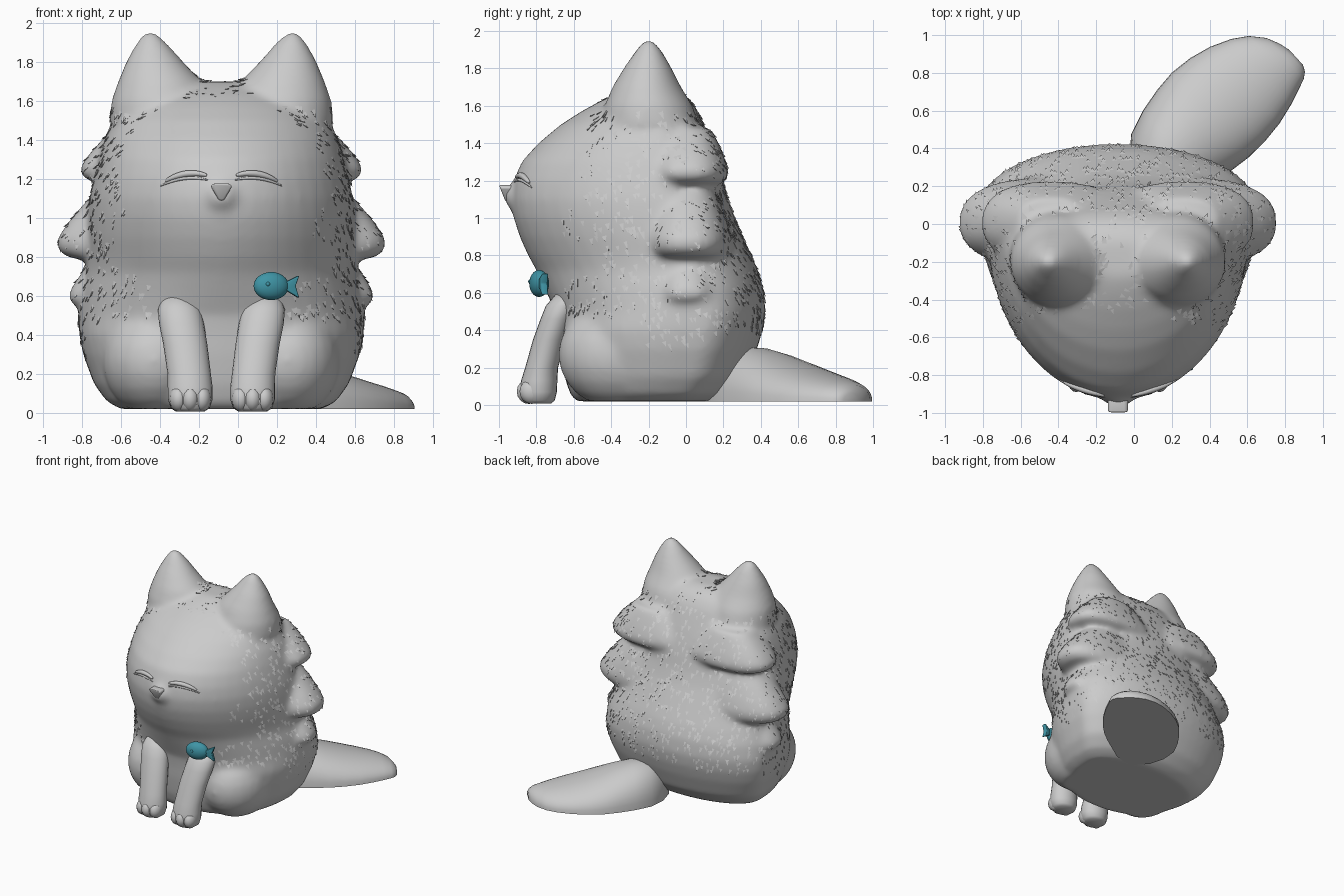
import bpy, bmesh, math, random
from mathutils import Vector, Matrix
from mathutils.bvhtree import BVHTree

if "Cube" in bpy.data.objects:
    bpy.data.objects.remove(bpy.data.objects["Cube"])

random.seed(4)
AX = -0.085  # the animal's own mirror line


def material(name, rgb):
    m = bpy.data.materials.new(name)
    m.diffuse_color = (*rgb, 1)
    m.use_nodes = True
    m.node_tree.nodes["Principled BSDF"].inputs["Base Color"].default_value = m.diffuse_color
    return m


GREY = material("fur grey", (0.60, 0.60, 0.60))
TEAL = material("charm teal", (0.05, 0.30, 0.38))


def make_object(name, bm, mat, smooth=True):
    bmesh.ops.recalc_face_normals(bm, faces=bm.faces)
    me = bpy.data.meshes.new(name)
    bm.to_mesh(me)
    bm.free()
    me.materials.append(mat)
    for p in me.polygons:
        p.use_smooth = smooth
    ob = bpy.data.objects.new(name, me)
    bpy.context.collection.objects.link(ob)
    return ob


def bake(ob):
    """Apply all modifiers."""
    dg = bpy.context.evaluated_depsgraph_get()
    ob.data = bpy.data.meshes.new_from_object(ob.evaluated_get(dg))
    ob.modifiers.clear()


def skin(bm, rings):
    """Bridge closed rings of points and cap both ends."""
    vs = [[bm.verts.new(p) for p in r] for r in rings]
    n = len(vs[0])
    for a, b in zip(vs, vs[1:]):
        for i in range(n):
            bm.faces.new((a[i], a[(i + 1) % n], b[(i + 1) % n], b[i]))
    bm.faces.new(vs[0])
    bm.faces.new(vs[-1])


def oval(z, cx, cy, rx, rf, rb, p=2.0, q=2.0, n=48):
    """Horizontal ring; p shapes the front half, q the back half."""
    pts = []
    for i in range(n):
        c, s = math.cos(math.tau * i / n), math.sin(math.tau * i / n)
        e = 2 / p if s < 0 else 2 / q
        x = math.copysign(abs(c) ** e, c) * rx
        y = math.copysign(abs(s) ** e, s) * (rf if s < 0 else rb)
        pts.append((cx + x, cy + y, z))
    return pts


def ball(bm, c, r, seg=24, floor=None):
    m = Matrix.Translation(c) @ Matrix.Diagonal((*r, 1))
    vs = bmesh.ops.create_uvsphere(bm, u_segments=seg, v_segments=seg // 2,
                                   radius=1, matrix=m)["verts"]
    if floor is not None:
        for v in vs:
            v.co.z = max(v.co.z, floor)


# Body and head: height, half width, front y, back y
bm = bmesh.new()
rows = [(.02, .52, -.59, .17), (.06, .59, -.62, .24), (.15, .655, -.65, .32),
        (.3, .71, -.675, .38), (.4, .73, -.685, .41), (.5, .735, -.70, .425),
        (.62, .725, -.755, .415), (.72, .70, -.80, .385), (.8, .69, -.845, .35),
        (.9, .69, -.89, .305), (1.0, .685, -.922, .26), (1.1, .675, -.935, .225),
        (1.2, .655, -.922, .20), (1.3, .63, -.88, .17), (1.4, .60, -.79, .135),
        (1.5, .555, -.67, .095), (1.57, .50, -.56, .065), (1.63, .41, -.45, .025),
        (1.67, .31, -.36, -.02), (1.698, .18, -.28, -.09)]
body_rings = []
for z, hw, f, b in rows:
    mid = f + .7 * (b - f)
    p = 2.35 if z < .45 else 2.15 if z < .55 else 2.0 if z < .65 else 1.93
    body_rings.append(oval(z, AX, mid, hw, mid - f, b - mid, p))
skin(bm, body_rings)

for s in (-1, 1):
    # Ears: height, offset, y, half width, half depth
    ear = [(1.34, .30, -.17, .20, .20), (1.5, .315, -.19, .26, .26),
           (1.6, .31, -.2, .255, .237), (1.7, .315, -.21, .215, .185),
           (1.8, .342, -.205, .147, .13), (1.88, .355, -.2, .09, .08),
           (1.93, .363, -.2, .05, .045), (1.955, .366, -.2, .022, .02)]
    skin(bm, [oval(z, AX + s * o, y, rx, ry, ry, n=24) for z, o, y, rx, ry in ear])
    # Side ruffs: top, bottom, inner reach, outer reach, half depth
    for top, low, x0, x1, dep in ((1.48, 1.18, .53, .725, .215),
                                  (1.17, .785, .61, .845, .235),
                                  (.79, .545, .66, .785, .20)):
        prof = [(1, 0), (.75, .4), (.5, .75), (.27, 1), (.12, .97), (.03, .75), (0, .4)]
        skin(bm, [oval(low + t * (top - low), AX + s * .35, .0, x0 + o * (x1 - x0) - .35,
                       dep * (.65 + .35 * o), dep * (.6 + .4 * o) * 1.05, 2.3, 2.5, 32)
                  for t, o in prof])
    # Haunches, only slightly proud of the belly
    ball(bm, (AX + s * .34, -.36, .27), (.27, .325, .29), floor=.02)
# Muzzle
ball(bm, (AX, -.915, 1.115), (.085, .055, .078))

body = make_object("body", bm, GREY)
rm = body.modifiers.new("blend", "REMESH")
rm.mode = "VOXEL"
rm.voxel_size = .02
rm.use_smooth_shade = True
sm = body.modifiers.new("soften", "SMOOTH")
sm.factor = .5
sm.iterations = 14
bake(body)
for p in body.data.polygons:
    p.use_smooth = True
tree = BVHTree.FromPolygons([v.co for v in body.data.vertices],
                            [p.vertices[:] for p in body.data.polygons])


def on_face(x, z, lift=0.0):
    hit = tree.ray_cast(Vector((x, -3, z)), Vector((0, 1, 0)))
    return hit[0] + hit[1] * lift


# Fur locks: small wedges lying down the coat
bm = bmesh.new()
polys = list(body.data.polygons)
for p in random.sample(polys, min(len(polys), 4600)):
    c, n = p.center, p.normal.normalized()
    dx = abs(c.x - AX)
    face = c.y < -.3 and (dx / .52) ** 2 + ((c.z - 1.2) / .43) ** 2 < 1
    ear = c.z > 1.58 and dx > .16
    thigh = c.z < .5 and c.y < -.25
    if face or ear or thigh or c.z < .2 or n.z < -.2 or random.random() > .7:
        continue
    flow = Vector((random.uniform(-.25, .25), .35, -1))
    d = (flow - n * flow.dot(n)).normalized()
    w = d.cross(n) * random.uniform(.012, .02)
    ln = random.uniform(.035, .06)
    # Lay the tip on the coat, then lift it slightly
    spot, sn = tree.find_nearest(c + d * ln)[:2]
    tip_at = spot + sn * random.uniform(.004, .010)
    a, b, tip, under = [bm.verts.new(v) for v in (
        c - w - n * .002, c + w - n * .002, tip_at, (c + spot) / 2 - n * .012)]
    for f in ((a, b, tip), (a, tip, under), (b, under, tip), (a, under, b)):
        bm.faces.new(f)
make_object("fur_locks", bm, GREY, smooth=False)

# Front legs with toes
for s, side in ((-1, "left"), (1, "right")):
    bm = bmesh.new()
    leg = [(.008, .16, -.79, .075, .07), (.025, .16, -.79, .1, .088), (.07, .16, -.79, .115, .1),
           (.13, .16, -.785, .115, .097), (.2, .165, -.772, .111, .088), (.35, .185, -.73, .113, .088),
           (.46, .205, -.69, .115, .088), (.53, .215, -.66, .11, .09), (.6, .225, -.61, .075, .08)]
    skin(bm, [oval(z, AX + s * o, y, rx, ry, ry, n=24) for z, o, y, rx, ry in leg])
    for k in (-1, 0, 1):
        ball(bm, (AX + s * .16 + k * .06, -.825 - .015 * (k == 0), .072), (.048, .065, .066), 16)
    make_object(side + "_front_leg", bm, GREY)

# Tail: distance along, left reach, right reach, height
bm = bmesh.new()
along, across = Vector((.74, .674, 0)), Vector((-.674, .74, 0))
tail = [(-.2, .06, .08, .18), (-.14, .18, .14, .26), (-.04, .275, .185, .31), (.09, .325, .205, .305),
        (.22, .355, .225, .275), (.337, .37, .235, .24), (.46, .362, .23, .205),
        (.579, .335, .212, .175), (.69, .29, .18, .15), (.768, .24, .15, .13),
        (.83, .17, .125, .11), (.862, .10, .10, .085), (.878, .04, .065, .065)]
rings = []
for d, l, r, h in tail:
    base = Vector((.2, .3, .02)) + along * d
    mid, half = (l - r) / 2, (l + r) / 2
    rings.append([base + across * (mid + half * math.cos(math.pi * i / 20))
                  + Vector((0, 0, (h - .02) * math.sin(math.pi * i / 20) ** .9))
                  for i in range(21)])
skin(bm, rings)
tail_ob = make_object("tail", bm, GREY)
tail_ob.data.set_sharp_from_angle(angle=math.radians(45))


# Closed eyes: a thick lid with a thin lash line below it
def tube(name, pts, radius):
    cu = bpy.data.curves.new(name, "CURVE")
    cu.dimensions = "3D"
    cu.bevel_depth = radius
    cu.bevel_resolution = 3
    cu.use_fill_caps = True
    sp = cu.splines.new("POLY")
    sp.points.add(len(pts) - 1)
    for i, (q, v) in enumerate(zip(sp.points, pts)):
        q.co = (*v, 1)
        q.radius = .35 + .65 * math.sin(math.pi * i / (len(pts) - 1)) ** .6
    ob = bpy.data.objects.new(name, cu)
    bpy.context.collection.objects.link(ob)
    cu.materials.append(GREY)


for s, side in ((-1, "left"), (1, "right")):
    for part, drop, rad, x0, x1 in (("lid", 0, .017, .075, .285), ("lash", .024, .008, .07, .31)):
        pts = []
        for i in range(15):
            t = i / 14
            z = 1.217 - .03 * t + .09 * t * (1 - t) - drop
            pts.append(on_face(AX + s * (x0 + (x1 - x0) * t), z, .002))
        tube(side + "_eye_" + part, pts, rad)


def plate(name, outline, y0, y1, mat, bevel):
    """Extrude an x-z outline through y and round its edges."""
    bm = bmesh.new()
    skin(bm, [[(x, y, z) for x, z in outline] for y in (y0, y1)])
    ob = make_object(name, bm, mat)
    bv = ob.modifiers.new("round", "BEVEL")
    bv.width = bevel
    bv.segments = 3
    bake(ob)
    ob.data.set_sharp_from_angle(angle=math.radians(40))
    return ob


# Nose, leaning back toward its lower point
nose = plate("nose", [(AX - .056, 1.162), (AX - .04, 1.176), (AX + .04, 1.176), (AX + .056, 1.162),
                      (AX + .012, 1.088), (AX - .012, 1.088)], -1.0, -.91, GREY, .009)
for v in nose.data.vertices:
    v.co.y += (1.176 - v.co.z) * .4

# Fish charm on the chest
turn = Matrix.Translation((.17, -.785, .65)) @ Matrix.Rotation(math.radians(14), 4, "Z")
bm = bmesh.new()
ball(bm, (0, 0, 0), (.092, .05, .072), 32)
fish = make_object("fish_body", bm, TEAL)
fin = plate("fish_tail", [(.07, .018), (.145, .055), (.125, 0), (.145, -.062), (.07, -.018)],
            -.022, .015, TEAL, .006)
bm = bmesh.new()
ball(bm, (-.028, -.046, .01), (.011, .007, .011), 16)
eye = make_object("fish_eye", bm, TEAL)
for ob in (fish, fin, eye):
    ob.data.transform(turn)
